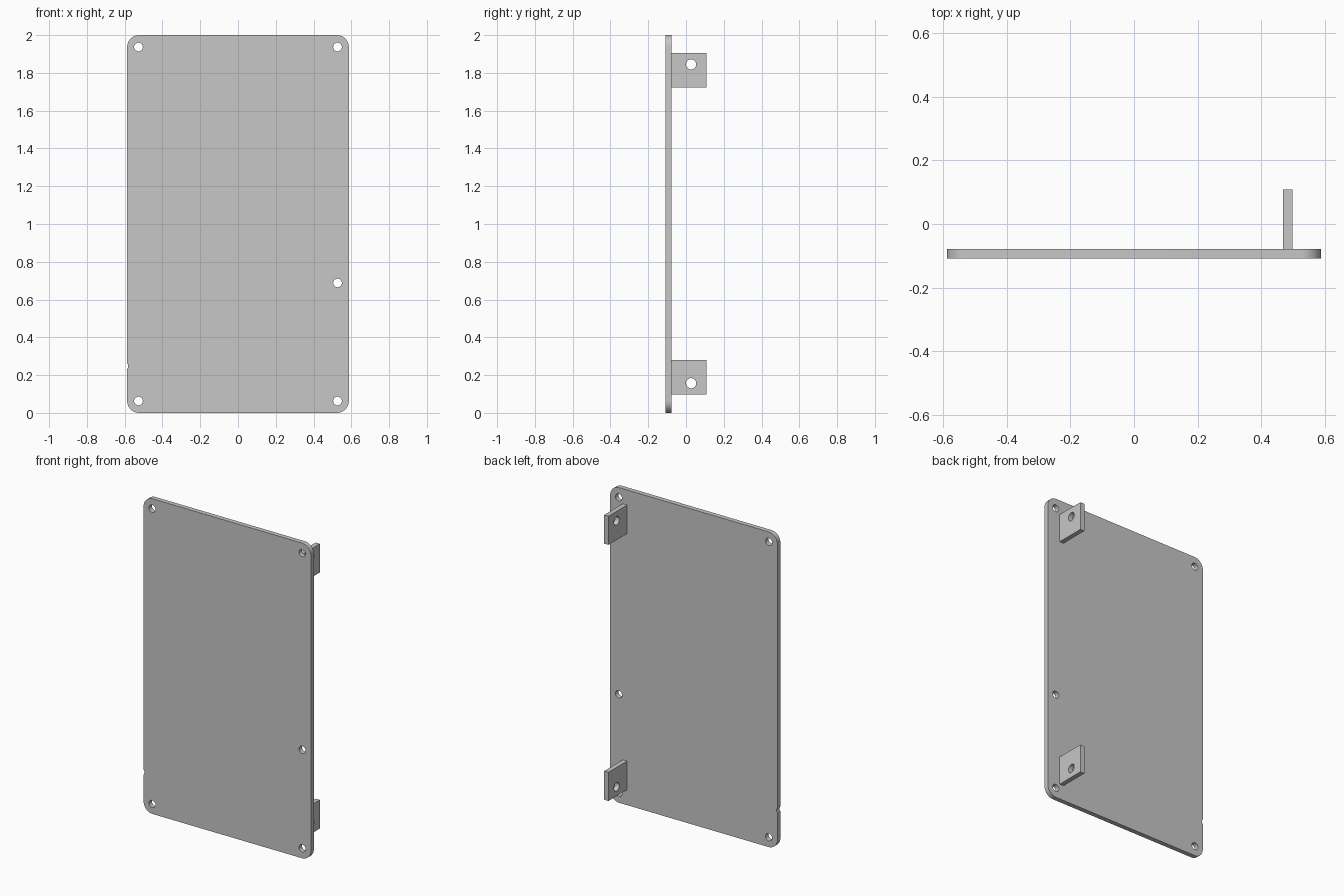
import bpy
import bmesh
from math import radians
from mathutils import Matrix, Vector

if "Cube" in bpy.data.objects:
    bpy.data.objects.remove(bpy.data.objects["Cube"])

grey = bpy.data.materials.new("light grey")
grey.use_nodes = True
colour = (0.57, 0.57, 0.57, 1)
grey.diffuse_color = colour
grey.node_tree.nodes["Principled BSDF"].inputs["Base Color"].default_value = colour


def finish(bm, name):
    mesh = bpy.data.meshes.new(name)
    bm.to_mesh(mesh)
    bm.free()
    mesh.materials.append(grey)
    obj = bpy.data.objects.new(name, mesh)
    bpy.context.collection.objects.link(obj)
    return obj


def slab(name, low, high, corner=0):
    """Box between two corners, optionally rounded along its y edges."""
    low, high = Vector(low), Vector(high)
    bm = bmesh.new()
    bmesh.ops.create_cube(bm, size=1, matrix=Matrix.Translation((low + high) / 2)
                          @ Matrix.Diagonal((*(high - low), 1)))
    if corner:
        edges = [e for e in bm.edges
                 if abs(e.verts[0].co.y - e.verts[1].co.y) > 0.01]
        bmesh.ops.bevel(bm, geom=edges, offset=corner, segments=12,
                        profile=0.5, affect='EDGES')
    return finish(bm, name)


def drill(target, centres, radius, axis):
    """Cut round holes through the target along the x or y axis."""
    turn = Matrix.Rotation(radians(90), 4, 'Y' if axis == 'X' else 'X')
    bm = bmesh.new()
    for centre in centres:
        bmesh.ops.create_cone(bm, cap_ends=True, segments=32, radius1=radius,
                              radius2=radius, depth=0.1,
                              matrix=Matrix.Translation(centre) @ turn)
    cutter = finish(bm, target.name + "_hole_cutter")
    cutter.hide_render = True
    mod = target.modifiers.new("holes", 'BOOLEAN')
    mod.operation = 'DIFFERENCE'
    mod.solver = 'EXACT'
    mod.object = cutter
    bpy.ops.object.select_all(action='DESELECT')
    bpy.context.view_layer.objects.active = target
    target.select_set(True)
    bpy.ops.object.modifier_apply(modifier=mod.name)
    bpy.data.objects.remove(cutter)
    bpy.ops.object.shade_smooth_by_angle(angle=radians(30))


# Cover plate with screw holes and a shallow notch in its right edge
front, back = -0.108, -0.078
plate = slab("cover_plate", (-0.587, front, 0), (0.587, back, 2), 0.063)
holes = [(x, front, z) for x in (-0.527, 0.527) for z in (0.063, 1.937)]
holes += [(0.527, front, 0.688), (-0.604, front, 0.248)]
drill(plate, holes, 0.023, 'Y')

# Two drilled mounting tabs behind the plate
for name, bottom, hole_z in (("lower_tab", 0.098, 0.157), ("upper_tab", 1.723, 1.845)):
    tab = slab(name, (0.468, back, bottom), (0.498, 0.109, bottom + 0.182))
    drill(tab, [(0.483, 0.027, hole_z)], 0.027, 'X')
